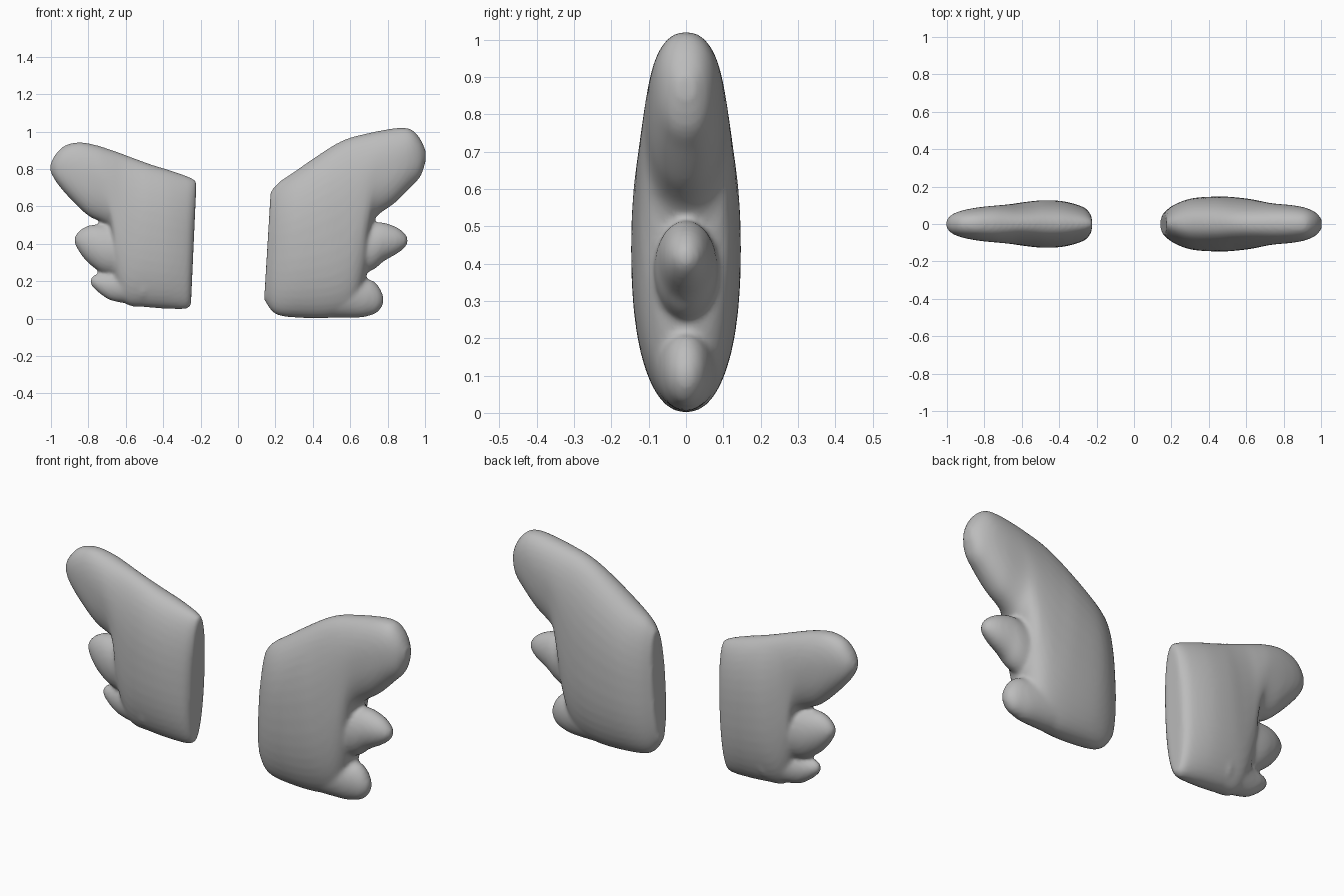
import bpy, bmesh, math

grey = bpy.data.materials.new("plain_grey")
grey.diffuse_color = (0.5, 0.5, 0.5, 1)


def spline(rows, steps=6):
    """Catmull-Rom through the section parameters."""
    out = []
    for i in range(len(rows) - 1):
        a, b = rows[max(i - 1, 0)], rows[i]
        c, d = rows[i + 1], rows[min(i + 2, len(rows) - 1)]
        for s in range(steps):
            t = s / steps
            out.append([0.5 * (2 * q + (r - p) * t + (2 * p - 5 * q + 4 * r - u) * t * t
                               + (3 * q - p - 3 * r + u) * t ** 3)
                        for p, q, r, u in zip(a, b, c, d)])
    out.append(rows[-1])
    return out


def loft(bm, rows, side, power, n=40):
    """Closed loft; each row is bottom x, z, top x, z, half thickness."""
    rings = []
    for bx, bz, tx, tz, th in spline(rows):
        ring = []
        for k in range(n):
            a = 2 * math.pi * k / n
            ca, sa = math.cos(a), math.sin(a)
            h = math.copysign(abs(sa) ** (2 / power), sa) * 0.5 + 0.5
            y = math.copysign(abs(ca) ** (2 / power), ca) * th
            ring.append(bm.verts.new((side * (bx + (tx - bx) * h), y, bz + (tz - bz) * h)))
        rings.append(ring)
    for r0, r1 in zip(rings, rings[1:]):
        for k in range(n):
            j = (k + 1) % n
            bm.faces.new((r0[k], r0[j], r1[j], r1[k]))
    bm.faces.new(rings[0][::-1])
    bm.faces.new(rings[-1])


def wing(name, side, body, fingers):
    bm = bmesh.new()
    loft(bm, body, side, 2.25)
    for f in fingers:
        loft(bm, f, side, 2.0)
    bmesh.ops.recalc_face_normals(bm, faces=bm.faces)
    me = bpy.data.meshes.new(name)
    bm.to_mesh(me)
    bm.free()
    me.materials.append(grey)
    ob = bpy.data.objects.new(name, me)
    bpy.context.collection.objects.link(ob)
    # fuse the feathers into one soft skin
    m = ob.modifiers.new("fuse", 'REMESH')
    m.mode = 'VOXEL'
    m.voxel_size = 0.011
    m.use_smooth_shade = True
    s = ob.modifiers.new("soften", 'SMOOTH')
    s.factor = 0.5
    s.iterations = 6
    return ob


# larger wing on the right: body with top feather, then two short feathers
wing("right_wing", 1, [
    (0.14, 0.10, 0.175, 0.68, 0.055), (0.20, 0.025, 0.22, 0.73, 0.10),
    (0.32, 0.005, 0.30, 0.785, 0.137), (0.50, 0.005, 0.42, 0.868, 0.147),
    (0.62, 0.05, 0.52, 0.932, 0.14), (0.68, 0.20, 0.60, 0.968, 0.13),
    (0.70, 0.38, 0.68, 0.988, 0.12), (0.73, 0.53, 0.76, 1.005, 0.11),
    (0.84, 0.62, 0.86, 1.02, 0.10), (0.92, 0.70, 0.925, 1.012, 0.085),
    (0.975, 0.76, 0.972, 0.965, 0.06), (1.003, 0.84, 1.003, 0.90, 0.025)],
    [[(0.58, 0.20, 0.58, 0.52, 0.09), (0.72, 0.26, 0.72, 0.515, 0.085),
      (0.78, 0.307, 0.78, 0.513, 0.075), (0.85, 0.347, 0.85, 0.488, 0.056),
      (0.892, 0.38, 0.892, 0.455, 0.033), (0.907, 0.405, 0.907, 0.43, 0.012)],
     [(0.50, 0.005, 0.55, 0.30, 0.10), (0.64, 0.005, 0.68, 0.22, 0.075),
      (0.70, 0.015, 0.72, 0.203, 0.062), (0.74, 0.03, 0.75, 0.175, 0.048),
      (0.767, 0.06, 0.767, 0.145, 0.03), (0.778, 0.085, 0.778, 0.12, 0.012)]])

# smaller wing on the left
wing("left_wing", -1, [
    (0.252, 0.07, 0.222, 0.735, 0.055), (0.28, 0.052, 0.26, 0.757, 0.09),
    (0.38, 0.053, 0.36, 0.792, 0.12), (0.50, 0.062, 0.46, 0.823, 0.127),
    (0.60, 0.08, 0.54, 0.852, 0.119), (0.66, 0.20, 0.61, 0.878, 0.11),
    (0.67, 0.37, 0.68, 0.903, 0.105), (0.69, 0.49, 0.76, 0.928, 0.10),
    (0.80, 0.55, 0.85, 0.943, 0.09), (0.90, 0.645, 0.93, 0.923, 0.073),
    (0.968, 0.725, 0.98, 0.872, 0.05), (1.003, 0.785, 1.003, 0.825, 0.018)],
    [[(0.55, 0.22, 0.58, 0.50, 0.09), (0.70, 0.235, 0.72, 0.503, 0.085),
      (0.78, 0.28, 0.79, 0.50, 0.07), (0.83, 0.33, 0.835, 0.48, 0.05),
      (0.862, 0.38, 0.862, 0.455, 0.03), (0.875, 0.41, 0.875, 0.43, 0.012)],
     [(0.50, 0.07, 0.50, 0.32, 0.10), (0.66, 0.092, 0.66, 0.26, 0.06),
      (0.72, 0.12, 0.725, 0.243, 0.046), (0.768, 0.16, 0.768, 0.233, 0.03),
      (0.79, 0.187, 0.79, 0.212, 0.012)]])
